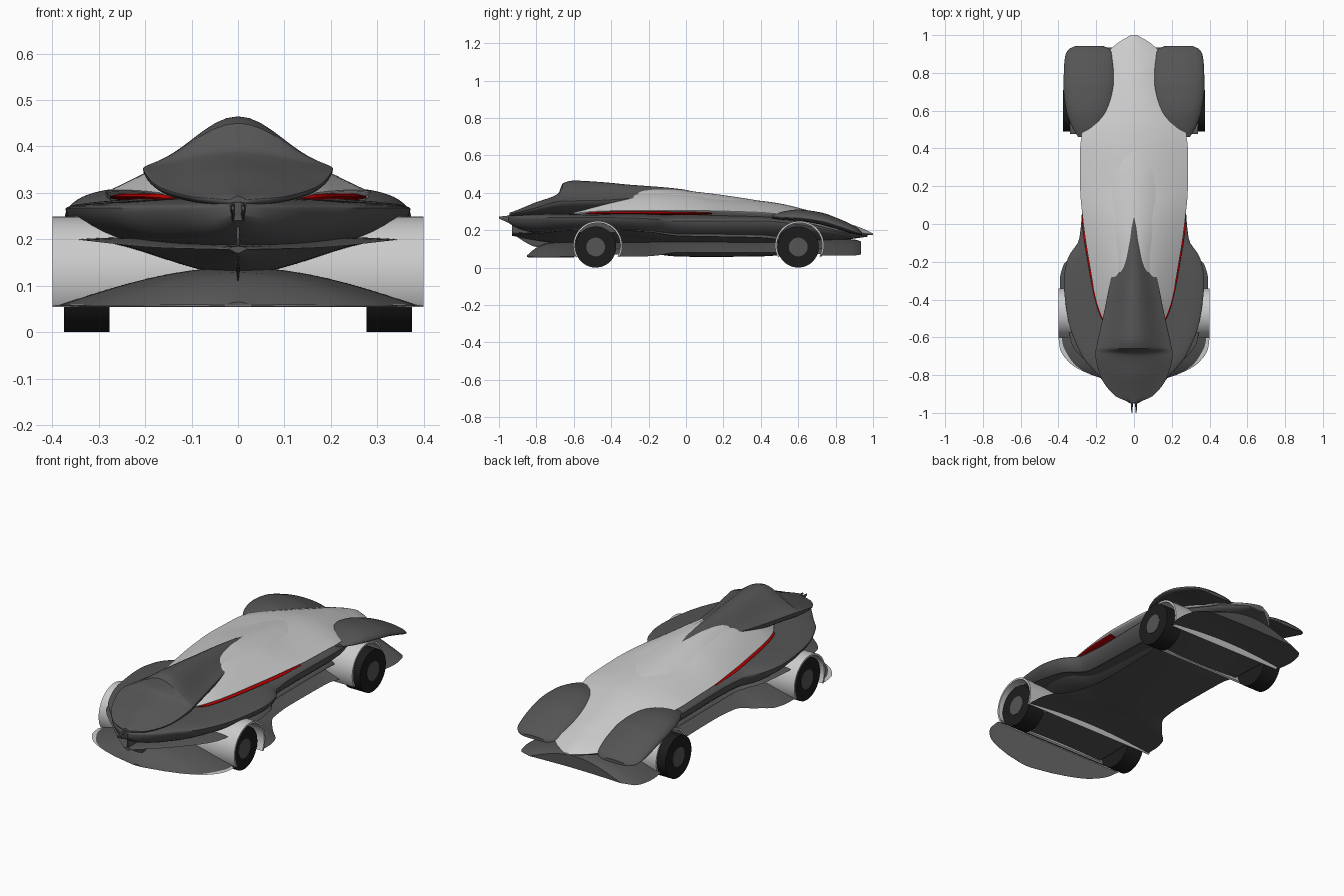
import bpy, bmesh, math

if "Cube" in bpy.data.objects:
    bpy.data.objects.remove(bpy.data.objects["Cube"])

def mat(name, r, g, b):
    m = bpy.data.materials.new(name)
    m.diffuse_color = (r, g, b, 1)
    m.use_nodes = True
    m.node_tree.nodes["Principled BSDF"].inputs["Base Color"].default_value = m.diffuse_color
    return m

DARK = mat("dark_grey", .09, .09, .09)
LIGHT = mat("light_grey", .6, .6, .6)
BLACK = mat("tyre_black", .012, .012, .012)
RED = mat("red", .5, 0, 0)

def finish(name, bm, material, angle=35):
    bmesh.ops.recalc_face_normals(bm, faces=bm.faces)
    me = bpy.data.meshes.new(name)
    bm.to_mesh(me)
    bm.free()
    ob = bpy.data.objects.new(name, me)
    bpy.context.collection.objects.link(ob)
    me.materials.append(material)
    smooth(ob, angle)
    return ob

def smooth(ob, angle=35):
    bpy.ops.object.select_all(action='DESELECT')
    ob.select_set(True)
    bpy.context.view_layer.objects.active = ob
    bpy.ops.object.shade_smooth_by_angle(angle=math.radians(angle))

def sample(st, y):
    """Smooth monotone interpolation between stations (y, values...)."""
    i = max(k for k in range(len(st) - 1) if st[k][0] <= y + 1e-9)
    h = st[i + 1][0] - st[i][0]
    t = (y - st[i][0]) / h

    def slope(k, c):
        if k == 0 or k == len(st) - 1:
            a, b = (0, 1) if k == 0 else (k - 1, k)
            return (st[b][c] - st[a][c]) / (st[b][0] - st[a][0])
        d0 = (st[k][c] - st[k - 1][c]) / (st[k][0] - st[k - 1][0])
        d1 = (st[k + 1][c] - st[k][c]) / (st[k + 1][0] - st[k][0])
        return 0 if d0 * d1 <= 0 else 2 * d0 * d1 / (d0 + d1)

    out = []
    for c in range(1, 5):
        p, q, m, n = st[i][c], st[i + 1][c], slope(i, c) * h, slope(i + 1, c) * h
        out.append((2*t**3 - 3*t*t + 1)*p + (t**3 - 2*t*t + t)*m + (3*t*t - 2*t**3)*q + (t**3 - t*t)*n)
    return out

ROUND = lambda u: math.sqrt(max(0, 1 - u * u))
ARC = lambda u: math.cos(math.pi / 2 * u)
BELL = lambda u: math.cos(math.pi / 2 * u) ** 2
HOOD = lambda u: .8 * BELL(u) + .2 * ROUND(u)
FULL = lambda u: max(0, 1 - abs(u) ** 3) ** .6
FLAT = lambda u: max(0, 1 - abs(u) ** 8) ** .5

def hull(name, st, material, top=ROUND, low=ROUND, cx=0, rows=70, n=48):
    """Loft stations (y, half width, z low, z edge, z top) along y."""
    bm = bmesh.new()
    rings = []
    for r in range(rows + 1):
        y = st[0][0] + (st[-1][0] - st[0][0]) * r / rows
        w, zl, ze, zt = sample(st, y)
        ring = []
        for k in range(n):
            a = 2 * math.pi * k / n
            u = math.cos(a)
            z = ze + (zt - ze) * top(u) if k <= n // 2 else ze - (ze - zl) * low(u)
            ring.append(bm.verts.new((cx + w * u, y, z)))
        rings.append(ring)
    for a, b in zip(rings, rings[1:]):
        for k in range(n):
            bm.faces.new((a[k], a[(k + 1) % n], b[(k + 1) % n], b[k]))
    bm.faces.new(rings[0])
    bm.faces.new(rings[-1])
    return finish(name, bm, material)

def cyl(name, x0, x1, y, z, r, material, n=48):
    """Cylinder along x."""
    bm = bmesh.new()
    ends = [[bm.verts.new((x, y + r * math.cos(2*math.pi*k/n), z + r * math.sin(2*math.pi*k/n)))
             for k in range(n)] for x in (x0, x1)]
    for k in range(n):
        j = (k + 1) % n
        bm.faces.new((ends[0][k], ends[0][j], ends[1][j], ends[1][k]))
    bm.faces.new(ends[0])
    bm.faces.new(ends[1])
    return finish(name, bm, material)

def arch(name, hw, y, material, z=.118, ro=.131, ri=.121, n=40):
    """Full-width wheel tunnel, open at the bottom."""
    bm = bmesh.new()
    rows = []
    for k in range(n + 1):
        a = math.radians(-29 + 238 * k / n)
        rows.append([bm.verts.new((x, y + r * math.cos(a), z + r * math.sin(a)))
                     for x, r in ((-hw, ro), (hw, ro), (hw, ri), (-hw, ri))])
    for a, b in zip(rows, rows[1:]):
        for k in range(4):
            bm.faces.new((a[k], a[(k + 1) % 4], b[(k + 1) % 4], b[k]))
    bm.faces.new(rows[0])
    bm.faces.new(rows[-1])
    return finish(name, bm, material)

# main dark body with front fender lobes
body = hull("dark_body", [
    (-.95, .02, .24, .268, .28), (-.9, .1, .21, .268, .283), (-.8, .19, .185, .268, .288),
    (-.7, .275, .178, .268, .29), (-.5, .35, .17, .268, .288), (-.3, .372, .155, .265, .292),
    (-.18, .35, .145, .26, .292), (-.08, .29, .14, .25, .29), (.1, .275, .135, .25, .288),
    (.4, .28, .135, .25, .285), (.6, .25, .14, .23, .265), (.85, .17, .15, .185, .2),
    (.97, .05, .165, .175, .18)], DARK, low=FULL)
# lower blade under the body
keel = hull("lower_blade", [
    (-.93, .02, .17, .178, .185), (-.8, .17, .145, .182, .19), (-.62, .335, .125, .198, .205),
    (-.4, .36, .125, .2, .21), (-.2, .33, .125, .19, .21), (-.05, .25, .12, .17, .2),
    (.4, .24, .12, .16, .2), (.5, .23, .12, .15, .18)], DARK, low=BELL)
# floor pan, wide at both axles, hollowed underneath
floor = hull("floor_pan", [
    (-.85, .03, .057, .058, .065), (-.81, .2, .06, .058, .1), (-.74, .32, .065, .058, .13),
    (-.62, .385, .075, .058, .14), (-.3, .393, .08, .06, .14), (-.22, .375, .075, .06, .14),
    (-.15, .31, .07, .065, .145), (-.06, .25, .06, .08, .15), (.1, .235, .057, .08, .15),
    (.4, .24, .06, .08, .15), (.55, .29, .07, .08, .15), (.72, .355, .085, .065, .155),
    (.8, .365, .085, .065, .155), (.9, .345, .08, .065, .15), (.935, .27, .075, .07, .14)],
    DARK, top=ARC, low=ARC)
# light rim showing at the front corners of the floor
rim = hull("floor_rim", [
    (-.845, .03, .055, .057, .059), (-.8, .22, .055, .057, .06), (-.74, .335, .055, .057, .06),
    (-.66, .392, .055, .058, .061), (-.6, .4, .055, .058, .061)],
    LIGHT, top=FLAT, low=FLAT, rows=30)

# wheel wells cut out of the body parts
for y in (-.475, .605):
    for s in (-1, 1):
        c = cyl("well_cutter", s * .262, s * .46, y, .115, .124, DARK)
        c.hide_render = True
        for ob in (body, keel, floor):
            m = ob.modifiers.new("well", 'BOOLEAN')
            m.operation, m.object = 'DIFFERENCE', c
            bpy.context.view_layer.objects.active = ob
            bpy.ops.object.modifier_apply(modifier=m.name)
        bpy.data.objects.remove(c)
for ob in (body, keel, floor):
    smooth(ob)

# light upper shell and low raised canopy
hull("upper_shell", [
    (-.6, .1, .27, .29, .33), (-.5, .165, .275, .3, .37), (-.4, .2, .28, .304, .395),
    (-.2, .238, .28, .306, .41), (0, .268, .278, .306, .402), (.2, .285, .27, .302, .375),
    (.4, .285, .26, .295, .357), (.5, .27, .25, .285, .343), (.6, .245, .22, .262, .32),
    (.7, .215, .2, .235, .292), (.79, .187, .185, .21, .265), (.87, .18, .178, .195, .235),
    (.91, .14, .176, .188, .222), (.96, .085, .174, .183, .202), (1, .015, .174, .178, .182)],
    LIGHT, top=ARC)
hull("canopy", [
    (-.5, .09, .3, .34, .42), (-.3, .13, .3, .345, .425), (-.1, .16, .3, .345, .42),
    (.1, .18, .3, .338, .4), (.25, .175, .3, .328, .38), (.36, .13, .3, .33, .363),
    (.4, .04, .3, .34, .356)], LIGHT, top=ARC)
# red side stripe under the shell edge
hull("red_stripe", [
    (-.54, .13, .28, .288, .295), (-.5, .172, .281, .29, .302), (-.4, .206, .281, .292, .303),
    (-.2, .245, .281, .292, .303), (0, .274, .281, .292, .3), (.14, .278, .284, .29, .295)],
    RED, top=FLAT, low=FLAT)

# flared dark hood with stepped crest
hull("hood", [
    (-.945, .02, .272, .285, .293), (-.91, .1, .272, .292, .305), (-.8, .18, .275, .32, .35),
    (-.7, .204, .278, .35, .385), (-.68, .205, .28, .353, .4), (-.66, .201, .28, .355, .45),
    (-.6, .188, .285, .357, .465), (-.45, .155, .295, .36, .457), (-.3, .125, .315, .37, .443),
    (-.15, .085, .345, .38, .432), (-.03, .04, .385, .395, .42), (.035, .005, .4, .404, .408)],
    DARK, top=HOOD, rows=110)

# wheel tunnels
arch("front_wheel_tunnel", .4, -.472, LIGHT)
arch("rear_wheel_tunnel", .34, .607, LIGHT)

for s, side in ((-1, "left"), (1, "right")):
    # wheels with hubs
    for y, end in ((-.483, "front"), (.6, "rear")):
        cyl(f"{end}_{side}_tyre", s * .277, s * .375, y, .11, .11, BLACK)
        cyl(f"{end}_{side}_hub", s * .3, s * .377, y, .11, .05, DARK)
    # rear fender lobes, tucked under the nose
    hull(f"rear_{side}_fender", [
        (.46, .06, .262, .272, .282), (.52, .095, .255, .27, .3), (.6, .122, .25, .265, .31),
        (.72, .137, .23, .248, .295), (.82, .135, .202, .22, .26), (.89, .128, .182, .195, .228),
        (.925, .11, .175, .182, .205), (.942, .075, .17, .174, .188)],
        DARK, cx=s * .236, rows=40)
    # small nose prongs
    hull(f"nose_{side}_prong", [
        (-1, .003, .262, .268, .272), (-.95, .005, .24, .268, .278),
        (-.88, .006, .215, .265, .285)], DARK, cx=s * .011, rows=8, n=16)
# upright centre fin below the nose
hull("centre_fin", [
    (-.93, .003, .18, .22, .275), (-.8, .006, .11, .2, .27), (-.7, .004, .1, .18, .25)],
    DARK, rows=10, n=16)
